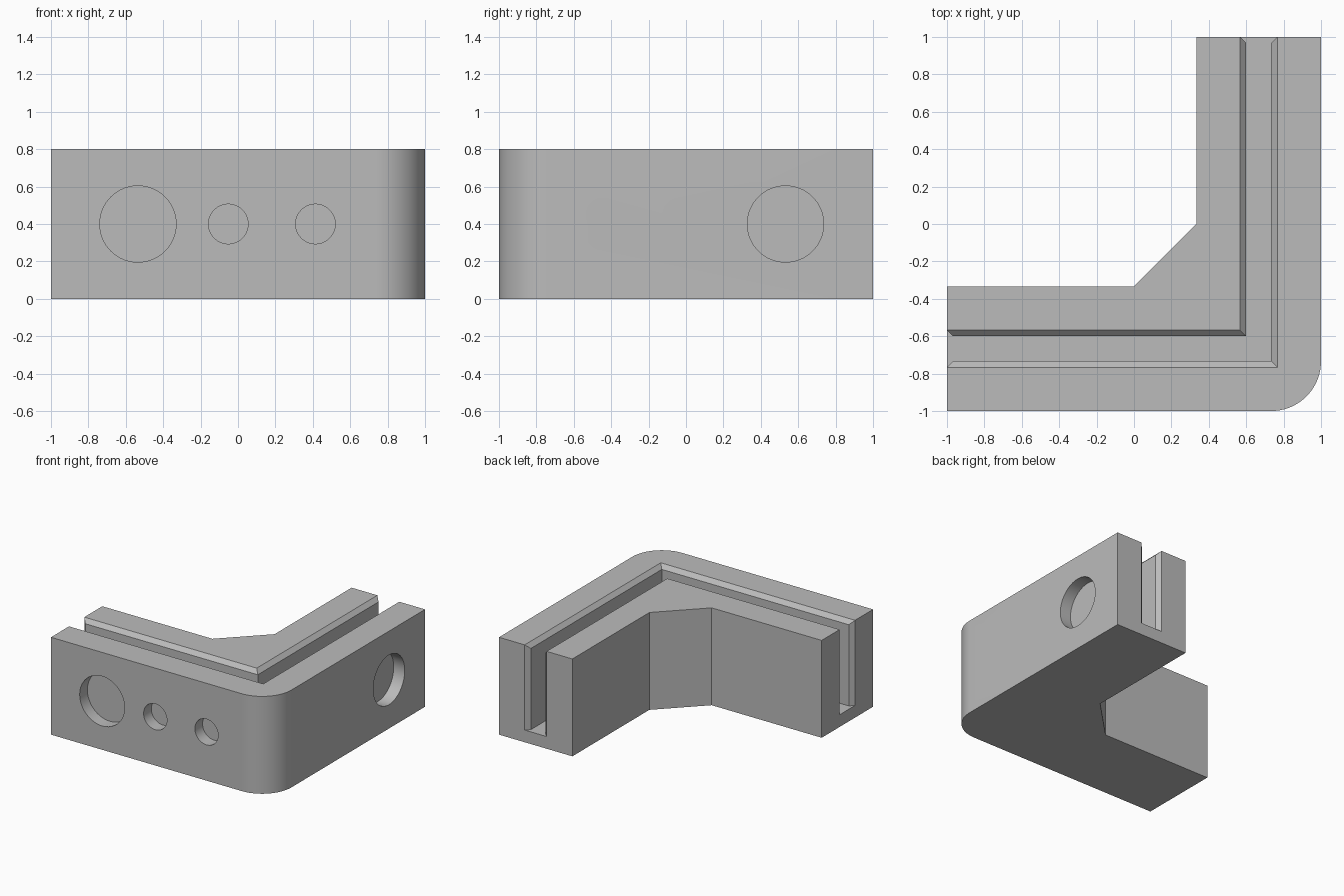
import bpy, bmesh, math
from mathutils import Matrix

cube = bpy.data.objects.get("Cube")
if cube:
    bpy.data.objects.remove(cube, do_unlink=True)

HEIGHT, ARM, FLOOR = 0.8, 0.667, 0.1
GROOVE_OUT, GROOVE_IN, CHAMFER = 0.267, 0.4, 0.033
RADIUS, HOLE_DEPTH = 0.267, 0.1

grey = bpy.data.materials.new("plain grey")
grey.use_nodes = True
colour = (0.5, 0.5, 0.5, 1)
grey.diffuse_color = colour
grey.node_tree.nodes["Principled BSDF"].inputs["Base Color"].default_value = colour


def add_object(name, bm):
    bmesh.ops.recalc_face_normals(bm, faces=bm.faces)
    mesh = bpy.data.meshes.new(name)
    bm.to_mesh(mesh)
    bm.free()
    mesh.materials.append(grey)
    obj = bpy.data.objects.new(name, mesh)
    bpy.context.collection.objects.link(obj)
    return obj


def loft(name, low, z_low, high, z_high):
    """Closed solid between two outlines with the same number of points."""
    bm = bmesh.new()
    a = [bm.verts.new((x, y, z_low)) for x, y in low]
    b = [bm.verts.new((x, y, z_high)) for x, y in high]
    bm.faces.new(a)
    bm.faces.new(b)
    for i in range(len(a)):
        j = (i + 1) % len(a)
        bm.faces.new((a[i], a[j], b[j], b[i]))
    return add_object(name, bm)


def band(outer, inner, end=1.2):
    """L-shaped outline between two distances from the outer sides."""
    o, i = 1 - outer, 1 - inner
    return [(-end, -o), (o, -o), (o, end), (i, end), (i, -i), (-end, -i)]


def swap(points):
    """Mirror an outline onto the other arm."""
    return [(-y, -x) for x, y in points]


def hole(name, position, radius, on_side):
    bm = bmesh.new()
    bmesh.ops.create_cone(bm, cap_ends=True, segments=64, radius1=radius,
                          radius2=radius, depth=2 * HOLE_DEPTH)
    if on_side:
        place = Matrix.Translation((1, position, HEIGHT / 2)) @ Matrix.Rotation(math.pi / 2, 4, 'Y')
    else:
        place = Matrix.Translation((position, -1, HEIGHT / 2)) @ Matrix.Rotation(math.pi / 2, 4, 'X')
    bm.transform(place)
    return add_object(name, bm)


# Body: two arms, rounded outer corner, bevelled inner corner
inner = 1 - ARM
outline = [(-1, -1)]
for k in range(25):
    t = math.pi / 2 * (k / 24 - 1)
    outline.append((1 - RADIUS + RADIUS * math.cos(t), -1 + RADIUS + RADIUS * math.sin(t)))
outline += [(1, 1), (inner, 1), (inner, 0), (0, -inner), (-1, -inner)]
body = loft("corner_bracket", outline, 0, outline, HEIGHT)

# Panel groove with chamfered top and ends
slot = band(GROOVE_OUT, GROOVE_IN)
flare = 0.1
wide = band(GROOVE_OUT - flare, GROOVE_IN + flare)
x_in, x_out, y_end = 1 - GROOVE_IN, 1 - GROOVE_OUT, 1 - CHAMFER
mouth = [(x_in, y_end), (x_out, y_end), (x_out + flare, y_end + flare), (x_in - flare, y_end + flare)]
cutters = [
    loft("groove_cutter", slot, FLOOR, slot, 1),
    loft("groove_chamfer_cutter", slot, HEIGHT - CHAMFER, wide, HEIGHT - CHAMFER + flare),
    loft("back_mouth_cutter", mouth, FLOOR, mouth, 1),
    loft("side_mouth_cutter", swap(mouth), FLOOR, swap(mouth), 1),
]

# Round recesses in the two outer sides
for x, y, r in ((-0.535, 0.532, 0.204), (-0.052, 0.062, 0.106), (0.414, -0.404, 0.106)):
    cutters.append(hole("front_recess_cutter", x, r, False))
    cutters.append(hole("side_recess_cutter", y, r, True))

bpy.ops.object.select_all(action='DESELECT')
bpy.context.view_layer.objects.active = body
body.select_set(True)
for cutter in cutters:
    cutter.hide_render = True
    mod = body.modifiers.new("cut", 'BOOLEAN')
    mod.operation = 'DIFFERENCE'
    mod.solver = 'EXACT'
    mod.object = cutter
    bpy.ops.object.modifier_apply(modifier=mod.name)
    bpy.data.objects.remove(cutter, do_unlink=True)

bpy.ops.object.shade_smooth_by_angle(angle=math.radians(30))
